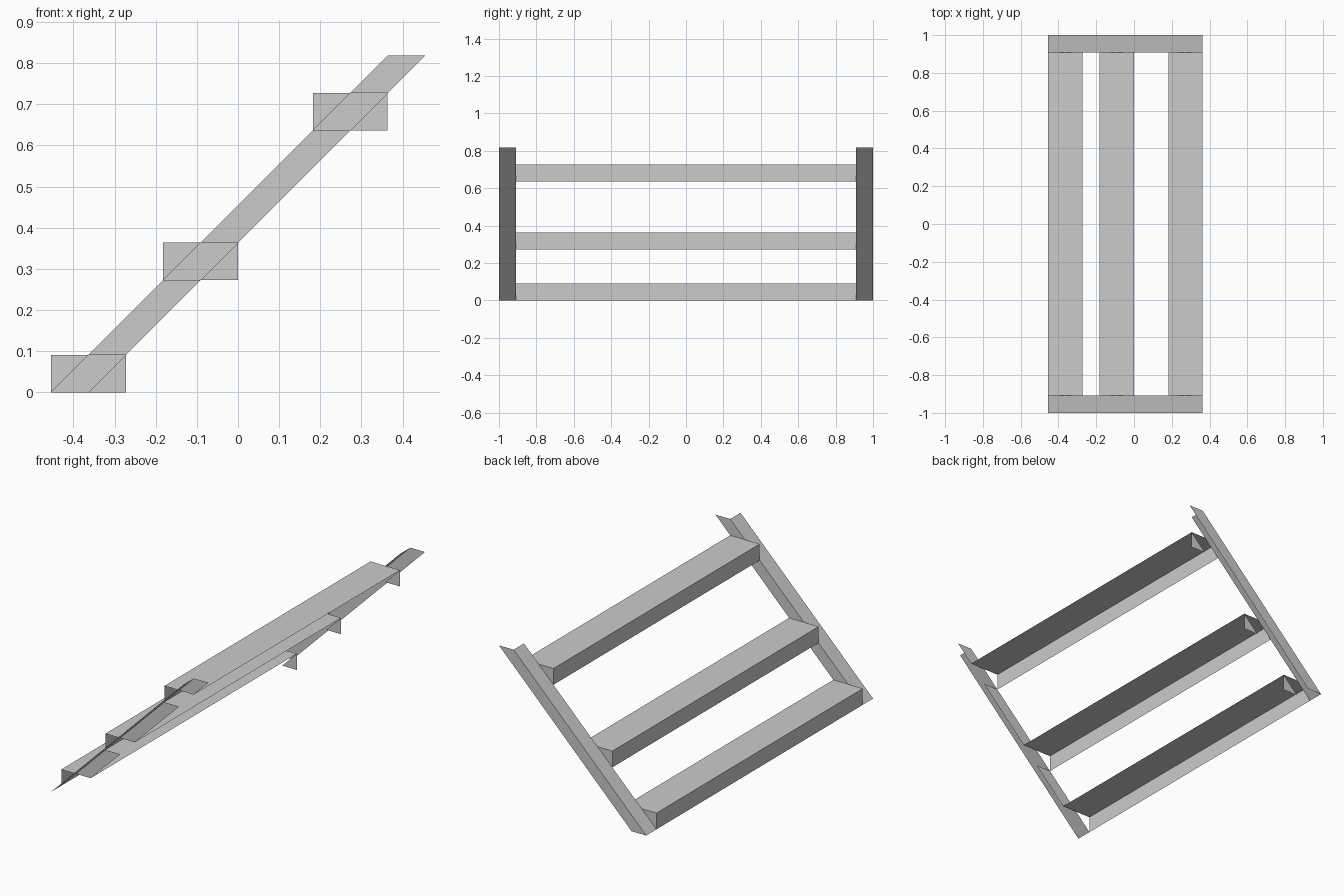
import bpy
import bmesh

U = 1 / 11            # plate width, the module of the whole frame
RISES = (0, 3, 7)     # underside height of each step, in modules
TOP = 9               # height of the stringers, in modules
OUT, IN = 11, 10      # outer and inner side planes, in modules

cube = bpy.data.objects.get("Cube")
if cube:
    bpy.data.objects.remove(cube, do_unlink=True)

steel = bpy.data.materials.new("light_grey_steel")
steel.use_nodes = True
grey = (0.6, 0.6, 0.6, 1)
steel.diffuse_color = grey
steel.node_tree.nodes["Principled BSDF"].inputs["Base Color"].default_value = grey


def slope(z):
    """x of the upper stringer edge at height z."""
    return z - 5


def sheet_part(name, polygons):
    """Thin sheet part made of flat polygons given in modules."""
    bm = bmesh.new()
    for polygon in polygons:
        bm.faces.new([bm.verts.new([c * U for c in p]) for p in polygon])
    bmesh.ops.remove_doubles(bm, verts=bm.verts, dist=U / 1000)
    mesh = bpy.data.meshes.new(name)
    bm.to_mesh(mesh)
    bm.free()
    mesh.materials.append(steel)
    obj = bpy.data.objects.new(name, mesh)
    bpy.context.collection.objects.link(obj)


def flange(y0, y1):
    """Sloping plate along the upper edge of a stringer."""
    a, b = slope(0), slope(TOP)
    return [(a, y0, 0), (a, y1, 0), (b, y1, TOP), (b, y0, TOP)]


def web(y, z0, z1):
    """Upright plate of a stringer between two heights."""
    a, b = slope(z0), slope(z1)
    return [(a, y, z0), (a + 1, y, z0), (b + 1, y, z1), (b, y, z1)]


# Stringers: angle bars, one whole and one with its web notched at the steps
sheet_part("back_stringer", [flange(IN, OUT), web(OUT, 0, TOP)])
gaps = [web(-IN, z + 1, end) for z, end in zip(RISES, RISES[1:] + (TOP,))]
sheet_part("front_stringer", [flange(-OUT, -IN)] + gaps)

# Steps: tread, riser lip and two corner gussets at the back end
for i, z in enumerate(RISES, 1):
    x, top = slope(z), z + 1
    tread = [(x, -IN, top), (x + 2, -IN, top), (x + 2, IN, top), (x, IN, top)]
    lip = [(x, -IN, z), (x, IN, z), (x, IN, top), (x, -IN, top)]
    upper_gusset = [(x, IN, z), (x + 1, IN, top), (x, IN, top)]
    lower_gusset = [(x + 1, IN, z), (x + 2, IN, z), (x + 2, IN, top)]
    sheet_part(f"step_{i}", [tread, lip, upper_gusset, lower_gusset])
